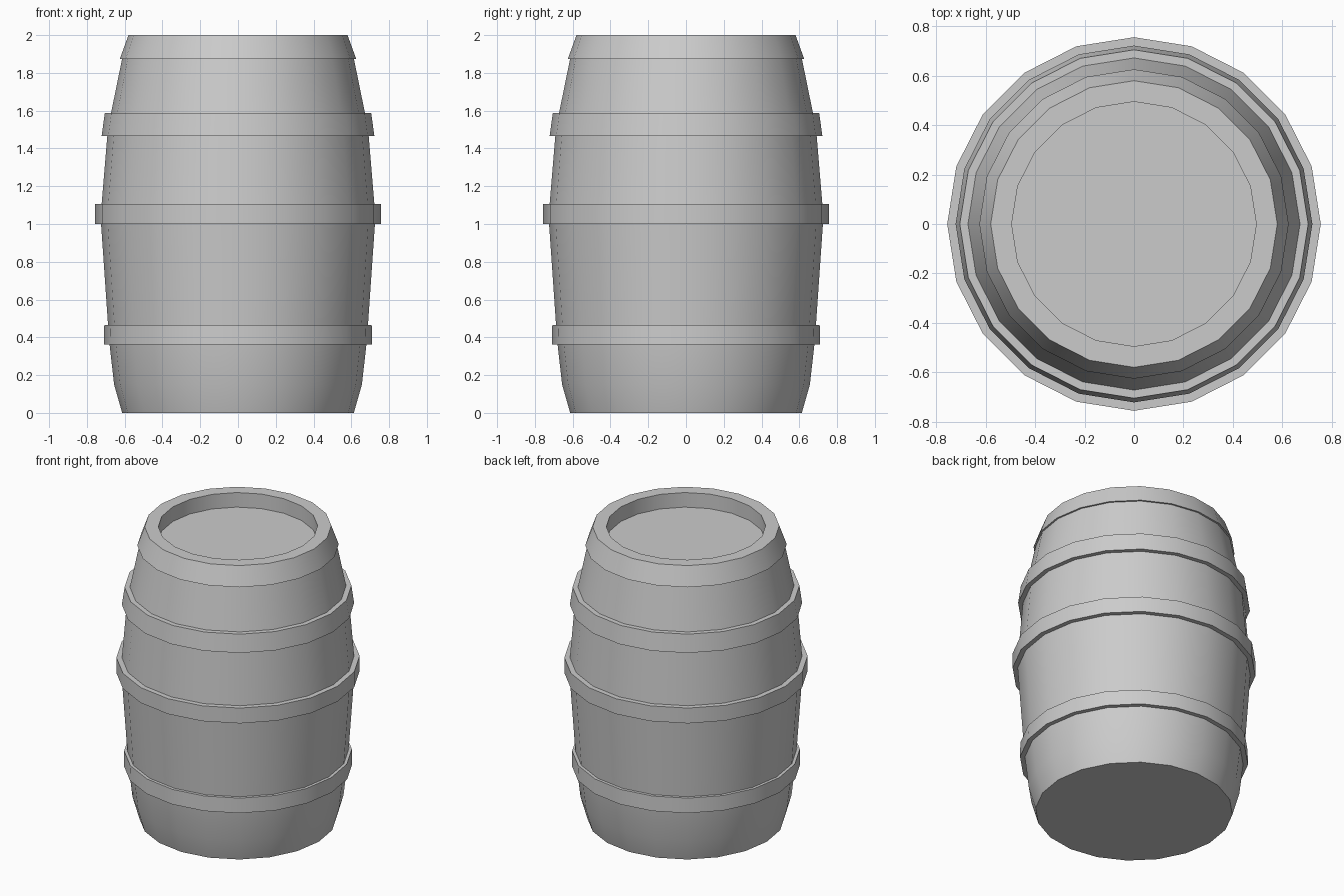
import bpy, bmesh
from math import cos, sin, tau, radians

if "Cube" in bpy.data.objects:
    bpy.data.objects.remove(bpy.data.objects["Cube"])

SIDES = 20

# Profile (radius, z) from the base up the staves, over the hoops, into the lid recess
profile = [
    (0.613, 0.0), (0.656, 0.15), (0.68, 0.363),        # foot
    (0.71, 0.363), (0.708, 0.465), (0.688, 0.465),     # lower hoop
    (0.725, 1.0),                                      # lower staves
    (0.756, 1.0), (0.756, 1.105), (0.722, 1.105),      # middle hoop
    (0.692, 1.467),                                    # upper staves
    (0.722, 1.467), (0.705, 1.588), (0.672, 1.588),    # upper hoop
    (0.614, 1.873),                                    # shoulder
    (0.626, 1.873), (0.58, 2.0),                       # top hoop
    (0.495, 2.0), (0.495, 1.9),                        # rim and recess wall
]


def lathe(name, points):
    """Revolve a profile around z and cap both ends."""
    bm = bmesh.new()
    rings = [[bm.verts.new((r * cos(tau * i / SIDES), r * sin(tau * i / SIDES), z))
              for i in range(SIDES)] for r, z in points]
    for low, high in zip(rings, rings[1:]):
        for i in range(SIDES):
            j = (i + 1) % SIDES
            bm.faces.new((low[i], low[j], high[j], high[i]))
    bm.faces.new(rings[0][::-1])
    bm.faces.new(rings[-1])
    mesh = bpy.data.meshes.new(name)
    bm.to_mesh(mesh)
    bm.free()
    obj = bpy.data.objects.new(name, mesh)
    bpy.context.collection.objects.link(obj)
    return obj


# Barrel with hoops and sunken lid
barrel = lathe("barrel", profile)
bpy.context.view_layer.objects.active = barrel
barrel.select_set(True)
bpy.ops.object.shade_smooth_by_angle(angle=radians(30))
